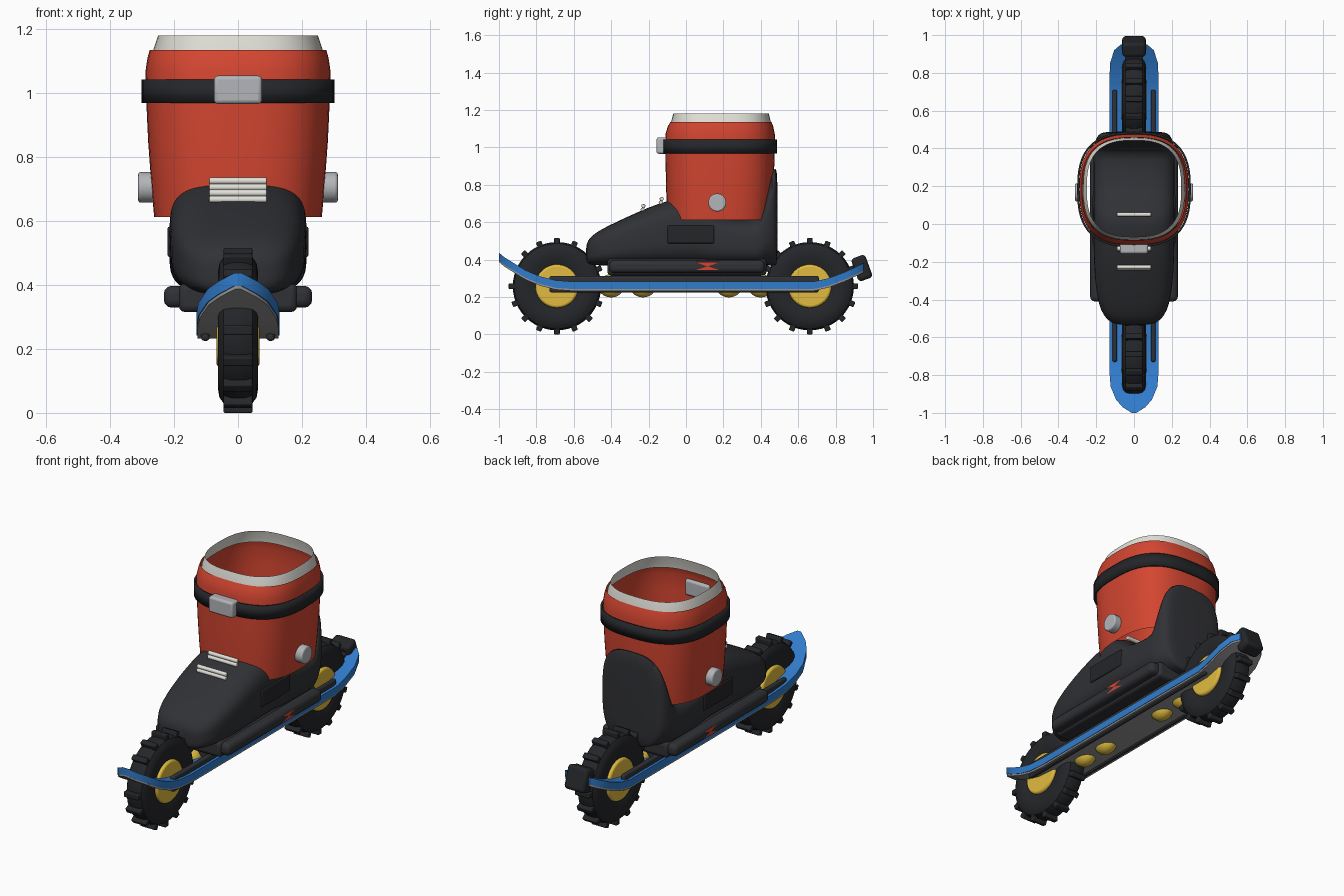
import bpy, bmesh, math
from mathutils import Matrix, Vector

if "Cube" in bpy.data.objects:
    bpy.data.objects.remove(bpy.data.objects["Cube"])


def mat(name, rgb):
    m = bpy.data.materials.new(name)
    m.diffuse_color = (*rgb, 1)
    m.use_nodes = True
    m.node_tree.nodes["Principled BSDF"].inputs["Base Color"].default_value = m.diffuse_color
    return m


BLACK = mat("black", (0.018, 0.019, 0.022))
DARK = mat("dark", (0.03, 0.031, 0.036))
RED = mat("red", (0.65, 0.06, 0.03))
BLUE = mat("blue", (0.03, 0.2, 0.6))
YELLOW = mat("yellow", (0.75, 0.5, 0.05))
WHITE = mat("off_white", (0.75, 0.74, 0.68))
STEEL = mat("steel", (0.45, 0.46, 0.48))
GREY = mat("grey", (0.3, 0.3, 0.3))


def finish(name, bm, m, bevel=0, angle=35):
    bmesh.ops.recalc_face_normals(bm, faces=bm.faces)
    me = bpy.data.meshes.new(name)
    bm.to_mesh(me)
    bm.free()
    ob = bpy.data.objects.new(name, me)
    bpy.context.collection.objects.link(ob)
    me.materials.append(m)
    if bevel:
        b = ob.modifiers.new("bevel", 'BEVEL')
        b.width, b.segments = bevel, 3
    bpy.ops.object.select_all(action='DESELECT')
    ob.select_set(True)
    bpy.context.view_layer.objects.active = ob
    bpy.ops.object.shade_smooth_by_angle(angle=math.radians(angle))
    return ob


def box(name, c, size, m, bevel=0.0, rx=0.0):
    bm = bmesh.new()
    bmesh.ops.create_cube(bm, size=1, matrix=Matrix.Translation(c)
                          @ Matrix.Rotation(rx, 4, 'X') @ Matrix.Diagonal((*size, 1)))
    return finish(name, bm, m, bevel)


def rod_x(name, c, r, length, m, bevel=0.0, seg=32):
    bm = bmesh.new()
    bmesh.ops.create_cone(bm, cap_ends=True, segments=seg, radius1=r, radius2=r, depth=length,
                          matrix=Matrix.Translation(c) @ Matrix.Rotation(math.pi / 2, 4, 'Y'))
    return finish(name, bm, m, bevel)


def loft(name, rings, m, caps=True, angle=35, bevel=0):
    bm = bmesh.new()
    vs = [[bm.verts.new(p) for p in r] for r in rings]
    n = len(rings[0])
    for a, b in zip(vs, vs[1:]):
        for i in range(n):
            j = (i + 1) % n
            bm.faces.new((a[i], a[j], b[j], b[i]))
    if caps:
        bm.faces.new(vs[0])
        bm.faces.new(vs[-1])
    return finish(name, bm, m, bevel, angle)


def oval(rx, ry, n, count):
    pts = []
    for i in range(count):
        t = 2 * math.pi * i / count
        c, s = math.cos(t), math.sin(t)
        pts.append((math.copysign(abs(c) ** (2 / n), c) * rx,
                    math.copysign(abs(s) ** (2 / n), s) * ry))
    return pts


# Ski deck with upturned ends: y, height, half width
SKI = [(-1, .415, .012), (-.97, .39, .06), (-.93, .365, .095), (-.86, .322, .124),
       (-.78, .288, .13), (-.7, .268, .13), (-.6, .26, .13), (.68, .26, .13),
       (.76, .278, .13), (.85, .312, .127), (.92, .345, .105), (.95, .36, .07)]


def ski_layer(name, lo, hi, inset, m):
    loft(name, [[(-w + inset, y, z + lo), (w - inset, y, z + lo),
                 (w - inset, y, z + hi), (-w + inset, y, z + hi)] for y, z, w in SKI], m)


ski_layer("ski_deck", -.018, .022, 0, BLUE)
ski_layer("ski_base", -.028, -.018, .003, GREY)
for s in (-1, 1):
    box("ski_rail", (s * .102, -.01, .269), (.026, 1.44, .088), DARK, .01)

# Rear brake pad
box("brake_pad", (0, .94, .355), (.125, .08, .13), BLACK, .018, math.radians(20))


# Large lugged wheels
def wheel(label, y, z=.258):
    prof = [(-.05, .115), (-.061, .15), (-.063, .18), (-.058, .21), (-.045, .228), (-.02, .236)]
    prof += [(-x, r) for x, r in reversed(prof)]
    rings = []
    for i in range(49):
        t = 2 * math.pi * i / 48
        rings.append([(x, y + r * math.cos(t), z + r * math.sin(t)) for x, r in prof])
    loft(label + "_tire", rings, BLACK, caps=False)
    rod_x(label + "_hub", (0, y, z), .116, .134, YELLOW, .012, 40)
    rod_x(label + "_axle", (0, y, z), .018, .17, STEEL, .003)
    bm = bmesh.new()
    for i in range(16):
        bmesh.ops.create_cube(bm, size=1, matrix=Matrix.Translation((0, y, z))
                              @ Matrix.Rotation(i * math.pi / 8, 4, 'X')
                              @ Matrix.Translation((0, 0, .24)) @ Matrix.Diagonal((.09, .03, .036, 1)))
    finish(label + "_lugs", bm, BLACK, .005)


wheel("front_wheel", -.69)
wheel("rear_wheel", .662)

# Small rollers under the deck
for y in (-.4, -.23, .23, .4):
    bm = bmesh.new()
    bmesh.ops.create_uvsphere(bm, u_segments=24, v_segments=14, radius=1,
                              matrix=Matrix.Translation((0, y, .26)) @ Matrix.Diagonal((.055, .07, .062, 1)))
    finish("small_roller", bm, YELLOW)

# Binding plate and side bars
box("binding_riser", (0, 0, .30), (.2, .8, .06), DARK, .01)
box("binding_plate", (0, .005, .36), (.37, .85, .09), DARK, .02)
for s in (-1, 1):
    box("side_bar", (s * .195, .005, .363), (.074, .83, .068), DARK, .024)
    # Red bow-tie mark on the bar
    bm = bmesh.new()
    x = s * .234
    mid = (x, .115, .364)
    for dz in (.022, -.02):
        bm.faces.new([bm.verts.new(p) for p in (mid, (x, .05, .364 + dz), (x, .18, .364 + dz))])
    finish("side_bar_mark", bm, RED)
    # Side patch on the shoe
    box("shoe_side_patch", (s * .205, .025, .535), (.03, .25, .095), BLACK, .006)

# Shoe lower: y, half width, bottom, top
SHOE = [(-.535, .07, .40, .47), (-.525, .12, .375, .505), (-.49, .16, .37, .54), (-.42, .19, .368, .58),
        (-.3, .207, .368, .635), (-.2, .212, .368, .68), (-.1, .215, .368, .715), (0, .215, .368, .74),
        (.06, .215, .368, .735), (.13, .215, .368, .66), (.2, .215, .368, .625), (.36, .215, .368, .61),
        (.4, .213, .368, .64), (.435, .206, .368, .79), (.46, .197, .368, .88), (.48, .18, .368, .89),
        (.49, .15, .375, .87)]
shoe = loft("shoe", [[(x, y, (lo + hi) / 2 + dz) for x, dz in oval(w, (hi - lo) / 2, 3.2, 40)]
                     for y, w, lo, hi in SHOE], DARK, angle=60)
sub = shoe.modifiers.new("subsurf", 'SUBSURF')
sub.levels = sub.render_levels = 1


# Cuff, liner and strap as open bands: z, half width, front y, back y
def band(name, rows, m):
    return loft(name, [[(x, (f + b) / 2 + dy, z) for x, dy in oval(w, (b - f) / 2, 2.7, 64)]
                       for z, w, f, b in rows], m, caps=False)


band("cuff", [(.612, .262, -.098, .455), (.7, .27, -.104, .463), (.85, .281, -.108, .47),
              (.98, .287, -.11, .475), (1.07, .289, -.11, .475), (1.11, .283, -.098, .467),
              (1.135, .276, -.085, .458)], RED)
band("liner_collar", [(1.11, .269, -.084, .457), (1.135, .265, -.08, .454), (1.18, .25, -.068, .443)], WHITE)
strap = band("strap", [(.968, .301, -.122, .487), (1.042, .301, -.122, .487)], BLACK)
sol = strap.modifiers.new("solidify", 'SOLIDIFY')
sol.thickness, sol.offset = .011, -1
box("strap_buckle", (0, -.125, 1.01), (.15, .065, .088), STEEL, .012)
for s in (-1, 1):
    rod_x("ankle_pivot", (s * .286, .167, .705), .048, .052, STEEL, .008)

# Laces
for y, z in ((-.232, .667), (-.228, .687), (-.135, .705), (-.13, .725), (.05, .745)):
    rod_x("lace", (0, y, z), .011, .18, WHITE, .004, 16)
